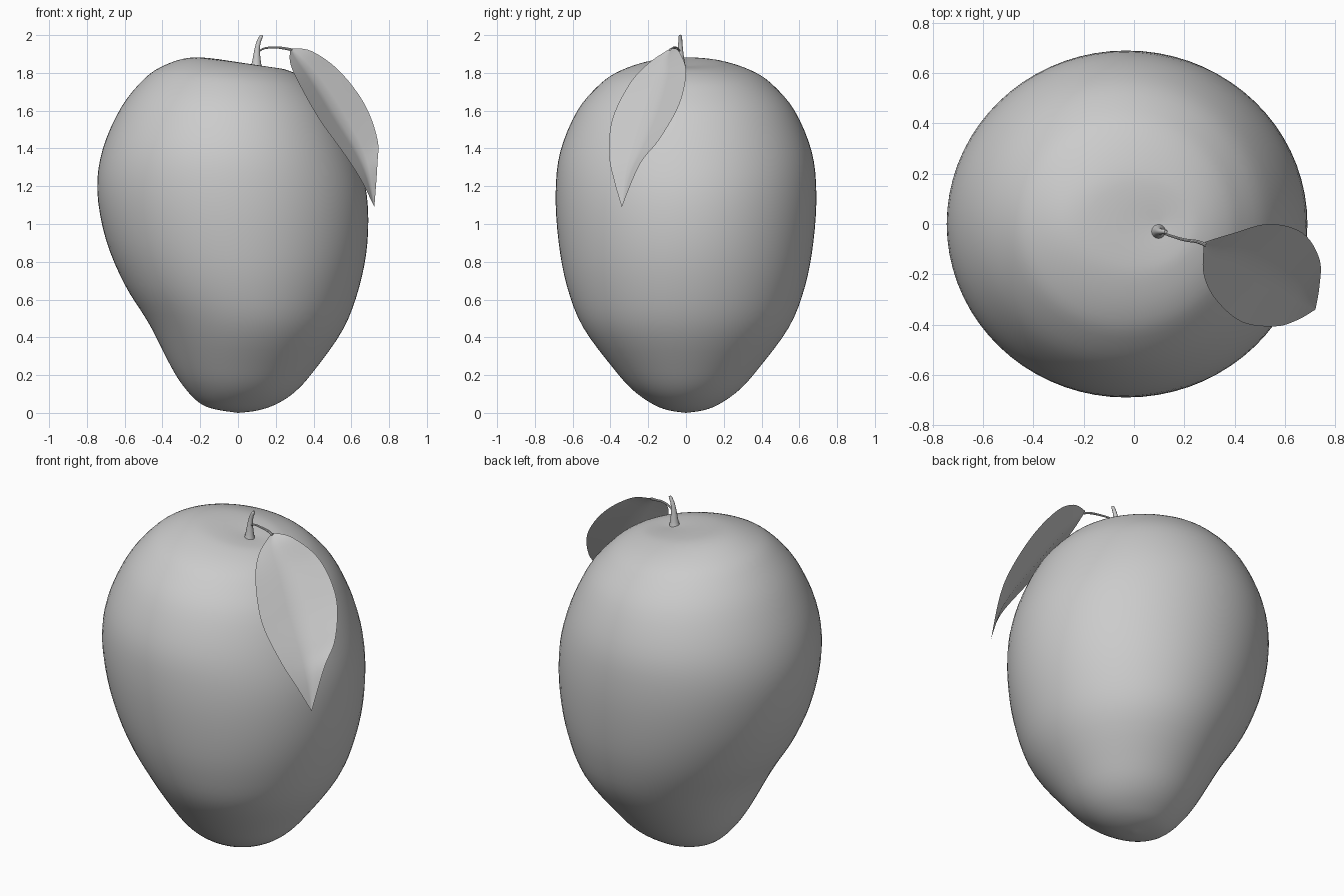
import bpy, bmesh, math
from mathutils import Vector

if "Cube" in bpy.data.objects:
    bpy.data.objects.remove(bpy.data.objects["Cube"])

# One plain colour for every part
GREY = (0.6, 0.6, 0.6, 1)
grey = bpy.data.materials.new("light grey")
grey.use_nodes = True
grey.diffuse_color = GREY
grey.node_tree.nodes["Principled BSDF"].inputs["Base Color"].default_value = GREY


def smooth_rows(rows, steps):
    """Catmull-Rom interpolation through rows of numbers."""
    rows = [Vector(r) for r in rows]
    padded = [rows[0]] + rows + [rows[-1]]
    out = []
    for a, b, c, d in zip(padded, padded[1:], padded[2:], padded[3:]):
        for i in range(steps):
            t = i / steps
            out.append(b + 0.5 * t * ((c - a) + t * ((2*a - 5*b + 4*c - d)
                                                     + t * (3*(b - c) + d - a))))
    return out + [rows[-1]]


def grid_object(name, grid, closed):
    """Skin a grid of points, wrapping each row when closed."""
    bm = bmesh.new()
    rows = [[bm.verts.new(p) for p in row] for row in grid]
    n = len(rows[0])
    for low, high in zip(rows, rows[1:]):
        for j in range(n if closed else n - 1):
            k = (j + 1) % n
            bm.faces.new((low[j], low[k], high[k], high[j]))
    bmesh.ops.remove_doubles(bm, verts=bm.verts, dist=0.0001)
    if closed:
        bmesh.ops.recalc_face_normals(bm, faces=bm.faces)
    mesh = bpy.data.meshes.new(name)
    bm.to_mesh(mesh)
    bm.free()
    obj = bpy.data.objects.new(name, mesh)
    bpy.context.collection.objects.link(obj)
    finish(obj)
    return obj


def finish(obj):
    obj.data.materials.clear()
    obj.data.materials.append(grey)
    bpy.ops.object.select_all(action='DESELECT')
    obj.select_set(True)
    bpy.context.view_layer.objects.active = obj
    bpy.ops.object.shade_smooth_by_angle(angle=math.radians(40))


def ring_loft(name, rings, steps, sides, y=0):
    """Loft tilted elliptical rings: left x, left z, right x, right z, half depth."""
    grid = []
    for xl, zl, xr, zr, w in smooth_rows(rings, steps):
        row = []
        for i in range(sides):
            a = math.tau * i / sides
            t = 0.5 + 0.5 * math.cos(a)
            row.append((xl + (xr - xl) * t, y + w * math.sin(a), zl + (zr - zl) * t))
        grid.append(row)
    return grid_object(name, grid, True)


# Fruit: leaning body with a tilted, slightly dimpled top
ring_loft("fruit_body", [
    (0, 0, 0, 0, 0),
    (-.125, .02, .1, .012, .1),
    (-.204, .053, .2, .045, .18),
    (-.28, .13, .3, .11, .28),
    (-.352, .24, .4, .22, .38),
    (-.468, .467, .555, .44, .545),
    (-.6, .68, .64, .66, .63),
    (-.7, .92, .685, .9, .675),
    (-.745, 1.18, .682, 1.15, .69),
    (-.715, 1.4, .625, 1.37, .665),
    (-.617, 1.62, .53, 1.58, .575),
    (-.495, 1.77, .425, 1.71, .455),
    (-.39, 1.84, .345, 1.775, .35),
    (-.257, 1.88, .26, 1.815, .22),
    (-.1, 1.872, .19, 1.828, .12),
    (.1, 1.835, .1, 1.835, 0)], 4, 72)

# Stem: flared foot, thin tip bending to one side
ring_loft("stem", [
    (.066, 1.83, .126, 1.83, .03),
    (.075, 1.86, .121, 1.86, .023),
    (.086, 1.92, .116, 1.915, .015),
    (.098, 1.965, .12, 1.96, .011),
    (.117, 2, .133, 1.995, .008),
    (.125, 1.998, .125, 1.998, 0)], 3, 16, y=-.03)

# Leaf stalk: thin curved tube from stem to leaf
curve = bpy.data.curves.new("leaf_stalk", 'CURVE')
curve.dimensions = '3D'
curve.bevel_depth = 0.006
curve.bevel_resolution = 2
curve.use_fill_caps = True
path = smooth_rows([(.105, -.03, 1.91), (.14, -.045, 1.93), (.2, -.063, 1.935),
                    (.25, -.07, 1.929), (.285, -.083, 1.922)], 4)
spline = curve.splines.new('POLY')
spline.points.add(len(path) - 1)
for i, (point, pos) in enumerate(zip(spline.points, path)):
    point.co = (*pos, 1)
    point.radius = 0.7 + 0.6 * i / len(path)
stalk = bpy.data.objects.new("leaf_stalk", curve)
bpy.context.collection.objects.link(stalk)
bpy.ops.object.select_all(action='DESELECT')
stalk.select_set(True)
bpy.context.view_layer.objects.active = stalk
bpy.ops.object.convert(target='MESH')
finish(bpy.context.view_layer.objects.active)

# Leaf: two edges meeting at the tip, folded along a sunken midrib
tip = (.722, -.34, 1.09)
inner_edge = smooth_rows([(.277, -.09, 1.925), (.277, -.2, 1.85), (.325, -.3, 1.74),
                          (.43, -.39, 1.555), (.563, -.407, 1.37),
                          (.65, -.382, 1.235), tip], 6)
outer_edge = smooth_rows([(.285, -.07, 1.93), (.39, -.038, 1.915), (.537, 0, 1.81),
                          (.67, -.035, 1.635), (.738, -.14, 1.45),
                          (.738, -.245, 1.315), tip], 6)
inward = Vector((-.64, .56, -.52))
HALF = 4
leaf_grid = []
for a, b in zip(inner_edge, outer_edge):
    rib = (a + b) / 2 + inward * 0.1 * (b - a).length
    leaf_grid.append([a.lerp(rib, i / HALF) for i in range(HALF)]
                     + [rib.lerp(b, i / HALF) for i in range(HALF + 1)])
leaf_grid.reverse()
grid_object("leaf", leaf_grid, False)
